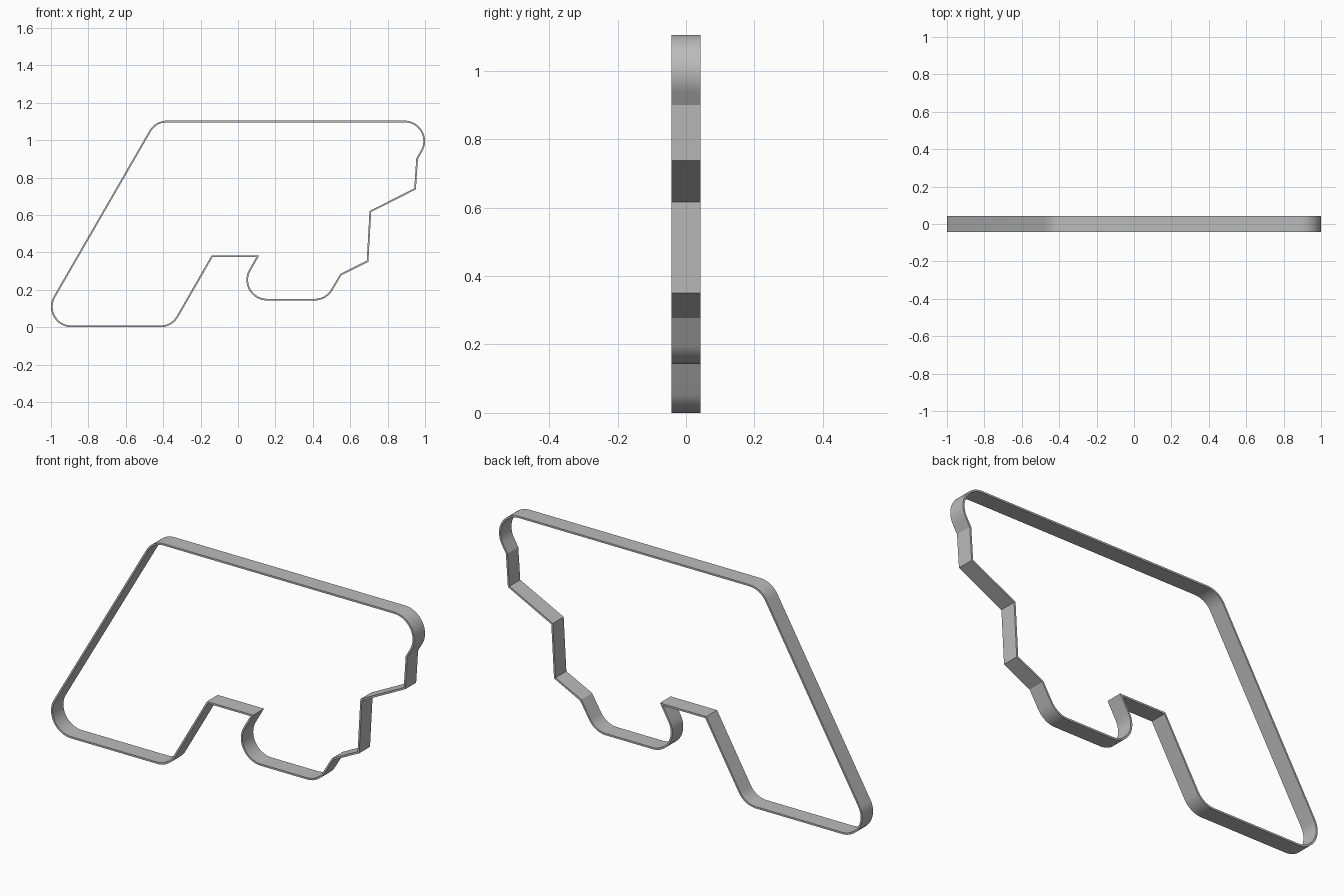
import bpy, bmesh, math
from mathutils import Vector

if "Cube" in bpy.data.objects:
    bpy.data.objects.remove(bpy.data.objects["Cube"])

R, HALF, WALL = 0.11, 0.0425, 0.009


def arc(cx, cz, a0, a1, n=16):
    """Rounded corner points, counter-clockwise."""
    return [Vector((cx + R * math.cos(math.radians(a0 + (a1 - a0) * i / n)),
                    cz + R * math.sin(math.radians(a0 + (a1 - a0) * i / n))))
            for i in range(n + 1)]


def pts(*p):
    return [Vector(q) for q in p]


def inset(loop, d):
    """Offset a counter-clockwise loop inwards with mitred corners."""
    out = []
    for i, p in enumerate(loop):
        e0 = (p - loop[i - 1]).normalized()
        e1 = (loop[(i + 1) % len(loop)] - p).normalized()
        n0, n1 = Vector((-e0.y, e0.x)), Vector((-e1.y, e1.x))
        out.append(p + (n0 + n1) * d / (1 + n0.dot(n1)))
    return out


# Outer profile, counter-clockwise in x-z
outer = (arc(-0.89, 0.11, 150, 270) + arc(-0.415, 0.11, 270, 330)
         + pts((-0.136, 0.375), (0.098, 0.375))
         + arc(0.155, 0.253, 150, 270) + arc(0.41, 0.253, 270, 330)
         + pts((0.553, 0.278), (0.697, 0.35), (0.712, 0.616),
               (0.951, 0.737), (0.962, 0.90))
         + arc(0.89, 0.995, -30, 90) + arc(-0.379, 0.995, 90, 150))
inner = inset(outer, WALL)

# Thin outline band
bm = bmesh.new()
rings = [[bm.verts.new((p.x, y, p.y)) for p in loop]
         for loop, y in ((outer, -HALF), (outer, HALF), (inner, HALF), (inner, -HALF))]
n = len(outer)
for k in range(4):
    a, b = rings[k], rings[(k + 1) % 4]
    for i in range(n):
        j = (i + 1) % n
        bm.faces.new((a[i], a[j], b[j], b[i]))
bmesh.ops.recalc_face_normals(bm, faces=bm.faces)
mesh = bpy.data.meshes.new("outline_band")
bm.to_mesh(mesh)
bm.free()
band = bpy.data.objects.new("outline_band", mesh)
bpy.context.collection.objects.link(band)

# Plain grey
mat = bpy.data.materials.new("grey")
mat.diffuse_color = (0.5, 0.5, 0.5, 1)
mat.use_nodes = True
mat.node_tree.nodes["Principled BSDF"].inputs["Base Color"].default_value = mat.diffuse_color
mesh.materials.append(mat)

bpy.context.view_layer.objects.active = band
band.select_set(True)
bpy.ops.object.shade_smooth_by_angle(angle=math.radians(25))
